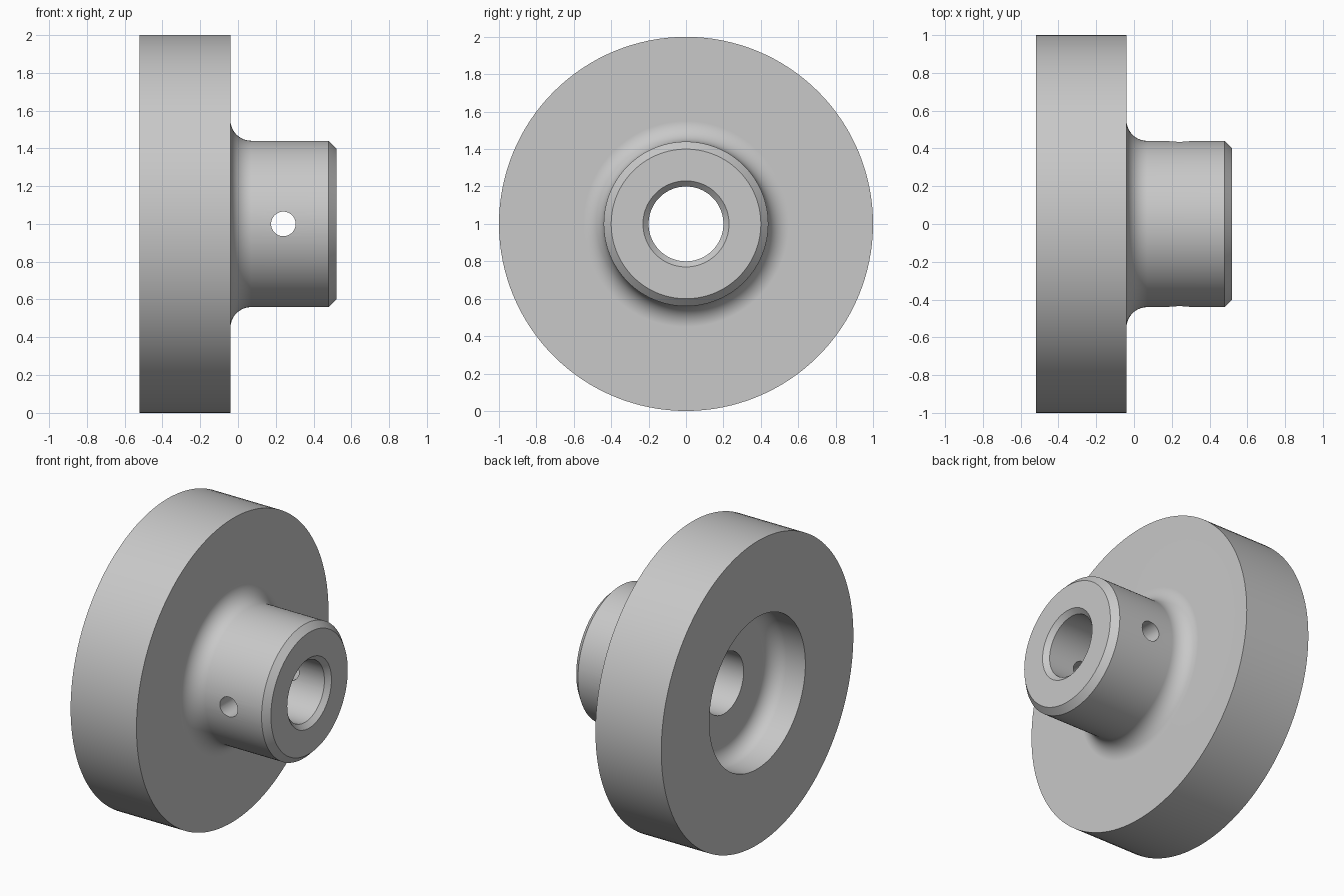
import bpy
import bmesh
from math import sin, cos, pi, radians
from mathutils import Matrix

cube = bpy.data.objects.get("Cube")
if cube:
    bpy.data.objects.remove(cube, do_unlink=True)

SEGMENTS = 128
CENTRE_Z = 1.0

# Single plain metal colour
metal = bpy.data.materials.new("grey metal")
metal.use_nodes = True
metal.diffuse_color = (0.58, 0.58, 0.58, 1)
metal.node_tree.nodes["Principled BSDF"].inputs["Base Color"].default_value = metal.diffuse_color


def fillet(cx, cr, radius, start, end, steps=10):
    """Arc points (x, r) around a centre, angles in degrees."""
    angles = [radians(start + (end - start) * i / steps) for i in range(steps + 1)]
    return [(cx + radius * cos(a), cr + radius * sin(a)) for a in angles]


def make_object(name, bm):
    bmesh.ops.recalc_face_normals(bm, faces=bm.faces[:])
    mesh = bpy.data.meshes.new(name)
    bm.to_mesh(mesh)
    bm.free()
    mesh.materials.append(metal)
    obj = bpy.data.objects.new(name, mesh)
    bpy.context.collection.objects.link(obj)
    return obj


def lathe(name, profile):
    """Revolve a closed (x, r) profile around the horizontal x axis."""
    bm = bmesh.new()
    rings = []
    for i in range(SEGMENTS):
        a = 2 * pi * i / SEGMENTS
        rings.append([bm.verts.new((x, r * cos(a), CENTRE_Z + r * sin(a))) for x, r in profile])
    n = len(profile)
    for i, ring in enumerate(rings):
        after = rings[(i + 1) % SEGMENTS]
        for j in range(n):
            k = (j + 1) % n
            bm.faces.new((ring[j], ring[k], after[k], after[j]))
    return make_object(name, bm)


# Flange, filleted hub, chamfered bore and rear recess
profile = [(-0.52, 0.5), (-0.52, 1.0), (-0.04, 1.0)]
profile += fillet(0.07, 0.55, 0.11, 180, 270)
profile += [(0.48, 0.44), (0.52, 0.40), (0.52, 0.23), (0.49, 0.20), (-0.28, 0.20)]
profile += fillet(-0.38, 0.40, 0.10, 0, 90)
body = lathe("flanged_hub", profile)

# Cross hole through both hub walls
bm = bmesh.new()
bmesh.ops.create_cone(bm, cap_ends=True, segments=40, radius1=0.065, radius2=0.065, depth=1.2,
                      matrix=Matrix.Translation((0.24, 0, CENTRE_Z)) @ Matrix.Rotation(pi / 2, 4, 'X'))
cutter = make_object("pin_hole_cutter", bm)
cutter.hide_render = True

bpy.ops.object.select_all(action='DESELECT')
bpy.context.view_layer.objects.active = body
body.select_set(True)
cut = body.modifiers.new("pin_hole", 'BOOLEAN')
cut.operation = 'DIFFERENCE'
cut.solver = 'EXACT'
cut.object = cutter
bpy.ops.object.modifier_apply(modifier=cut.name)
bpy.data.objects.remove(cutter, do_unlink=True)

# Smooth rounds, crisp edges, flat faces kept flat
bpy.ops.object.shade_smooth_by_angle(angle=radians(30))
weighted = body.modifiers.new("flat_face_normals", 'WEIGHTED_NORMAL')
weighted.keep_sharp = True
